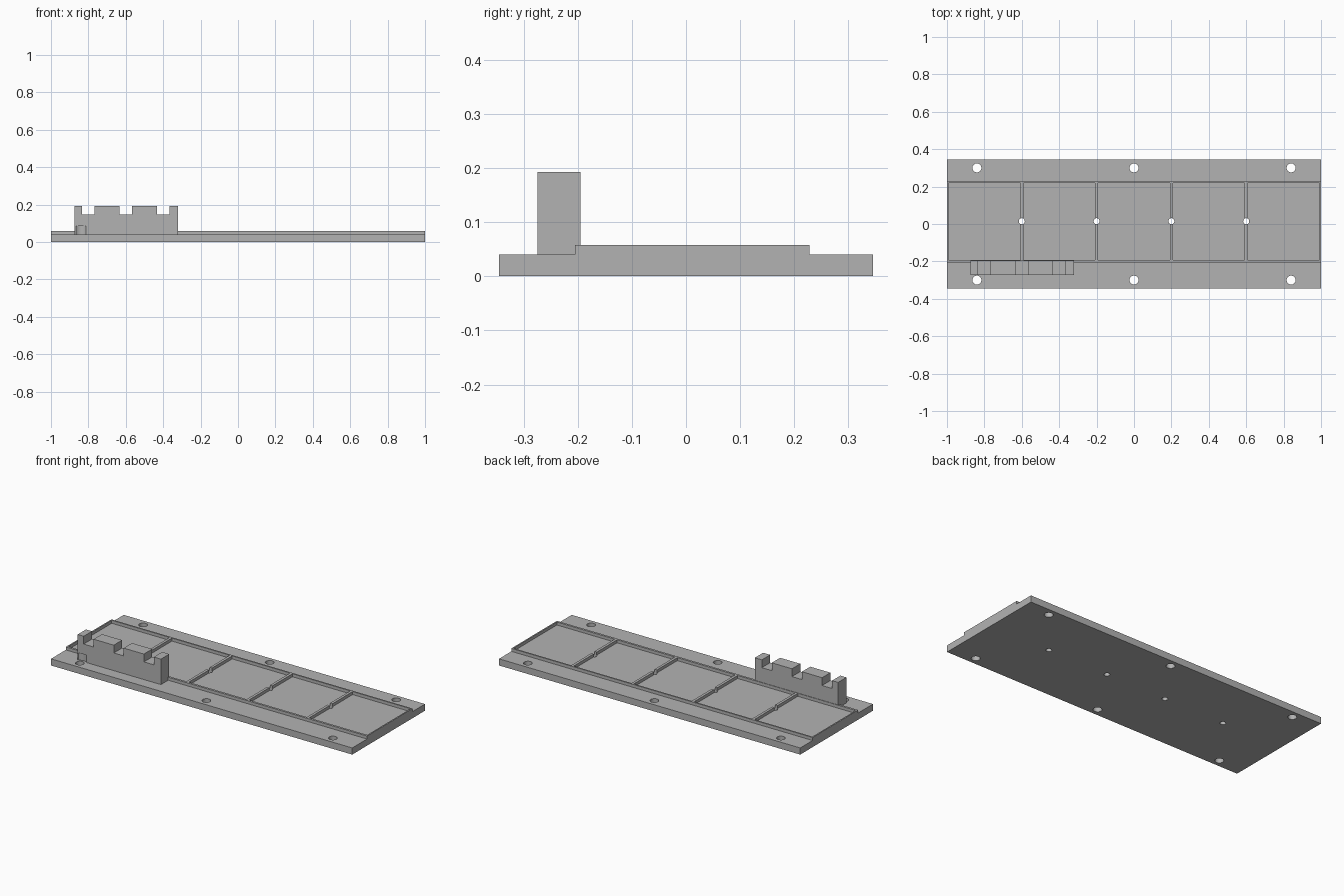
import bpy, bmesh
from mathutils import Matrix, Vector

cube = bpy.data.objects.get("Cube")
if cube:
    bpy.data.objects.remove(cube, do_unlink=True)

grey = bpy.data.materials.new("light_grey")
grey.use_nodes = True
grey.diffuse_color = (0.45, 0.45, 0.45, 1)
grey.node_tree.nodes["Principled BSDF"].inputs["Base Color"].default_value = grey.diffuse_color


def add_box(bm, lo, hi):
    lo, hi = Vector(lo), Vector(hi)
    mat = Matrix.Translation((lo + hi) / 2) @ Matrix.Diagonal((*(hi - lo), 1))
    bmesh.ops.create_cube(bm, size=1, matrix=mat)


def add_cylinder(bm, x, y, radius, z0, z1):
    bmesh.ops.create_cone(bm, cap_ends=True, segments=32, radius1=radius, radius2=radius,
                          depth=z1 - z0, matrix=Matrix.Translation((x, y, (z0 + z1) / 2)))


def make_object(name, bm):
    bmesh.ops.recalc_face_normals(bm, faces=bm.faces)
    mesh = bpy.data.meshes.new(name)
    bm.to_mesh(mesh)
    bm.free()
    mesh.materials.append(grey)
    obj = bpy.data.objects.new(name, mesh)
    bpy.context.scene.collection.objects.link(obj)
    return obj


def cut(obj, bm):
    cutter = make_object("cutter", bm)
    cutter.hide_render = True
    mod = obj.modifiers.new("cut", "BOOLEAN")
    mod.operation, mod.solver, mod.object = "DIFFERENCE", "EXACT", cutter
    bpy.context.view_layer.objects.active = obj
    bpy.ops.object.modifier_apply(modifier=mod.name)
    bpy.data.objects.remove(cutter, do_unlink=True)


# Base plate with a raised centre band, extruded along x
BASE, LIP = 0.04, 0.058
profile = [(-0.345, 0), (0.345, 0), (0.345, BASE), (0.228, BASE),
           (0.228, LIP), (-0.205, LIP), (-0.205, BASE), (-0.345, BASE)]
bm = bmesh.new()
face = bm.faces.new([bm.verts.new((-1, y, z)) for y, z in profile])
ext = bmesh.ops.extrude_face_region(bm, geom=[face])["geom"]
bmesh.ops.translate(bm, vec=(2, 0, 0), verts=[v for v in ext if isinstance(v, bmesh.types.BMVert)])
plate = make_object("base_plate", bm)

# Five shallow pockets
bm = bmesh.new()
for i in range(-2, 3):
    add_box(bm, (0.4 * i - 0.192, -0.192, BASE), (0.4 * i + 0.192, 0.219, 0.1))
cut(plate, bm)

# Mounting holes along both rims and small holes through the dividers
bm = bmesh.new()
for x in (-0.84, 0, 0.84):
    for y in (-0.3, 0.3):
        add_cylinder(bm, x, y, 0.024, -0.1, 0.1)
for x in (-0.6, -0.2, 0.2, 0.6):
    add_cylinder(bm, x, 0.015, 0.016, -0.1, 0.1)
cut(plate, bm)

# Upright block with three notches and a screw clearance at its foot
bm = bmesh.new()
add_box(bm, (-0.873, -0.274, 0.036), (-0.32, -0.195, 0.193))
block = make_object("notched_block", bm)
bm = bmesh.new()
for x in (-0.8, -0.6, -0.4):
    add_box(bm, (x - 0.033, -0.4, 0.146), (x + 0.033, -0.1, 0.3))
add_cylinder(bm, -0.84, -0.3, 0.037, 0.01, 0.085)
cut(block, bm)

# Smooth hole walls, sharp edges elsewhere
for obj in (plate, block):
    bpy.ops.object.select_all(action="DESELECT")
    obj.select_set(True)
    bpy.context.view_layer.objects.active = obj
    bpy.ops.object.shade_smooth_by_angle()
